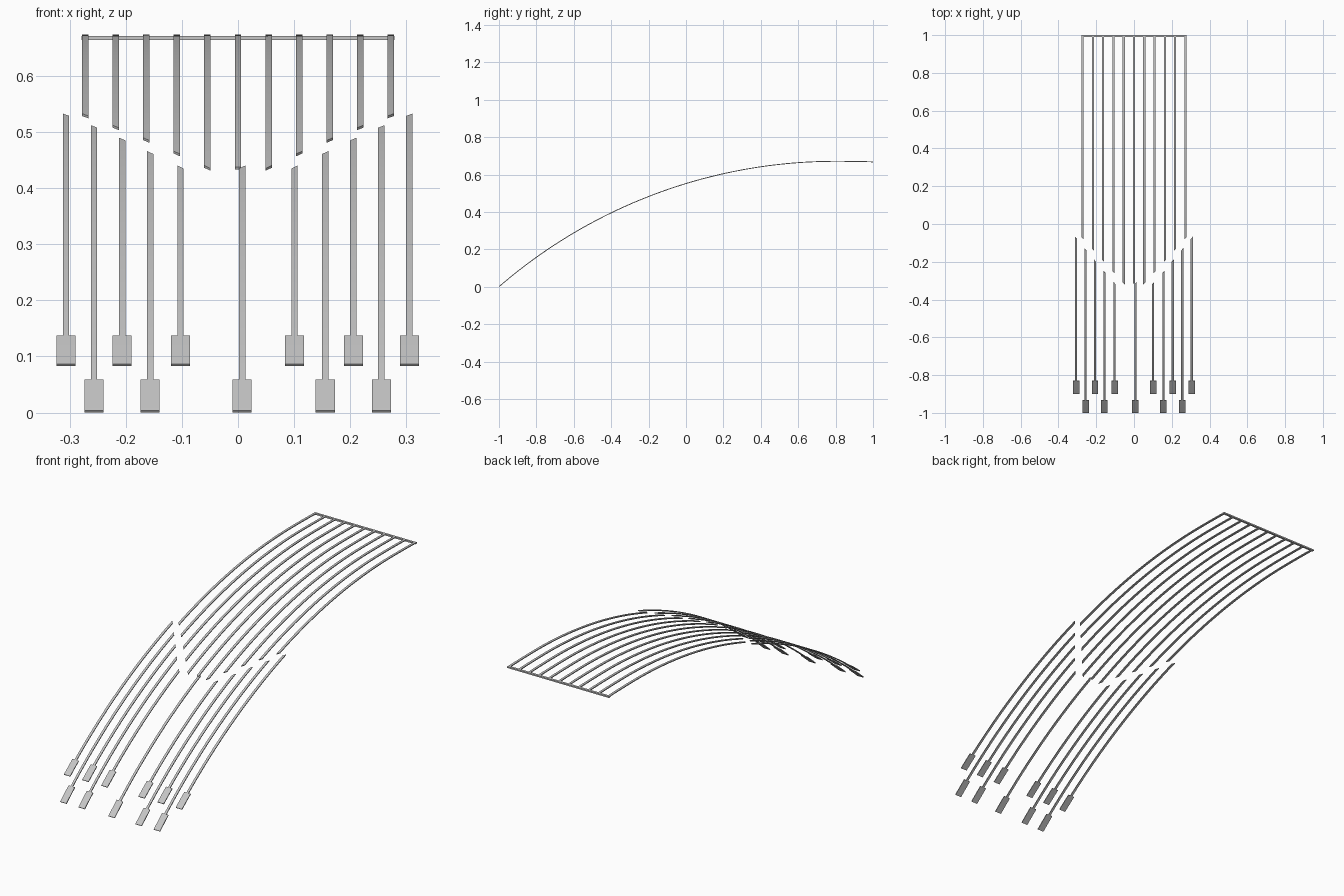
import bpy, bmesh, math

cube = bpy.data.objects.get("Cube")
if cube:
    bpy.data.objects.remove(cube, do_unlink=True)

grey = bpy.data.materials.new("light_grey")
grey.use_nodes = True
grey.diffuse_color = (0.56, 0.56, 0.56, 1)
grey.node_tree.nodes["Principled BSDF"].inputs["Base Color"].default_value = (0.56, 0.56, 0.56, 1)

# All parts lie on one arched sheet about the x axis, flatter behind its peak
FRONT_RADIUS, REAR_RADIUS = 2.753, 7.0
PEAK_Y, PEAK_Z, THICK = 0.8, 0.6735, 0.0045
BAR, PAD = 0.0113, 0.034


def on_arch(x, y, depth):
    radius = FRONT_RADIUS if y < PEAK_Y else REAR_RADIUS
    a = math.asin((PEAK_Y - y) / radius)
    r = radius - depth
    return (x, PEAK_Y - r * math.sin(a), PEAK_Z - radius + r * math.cos(a))


def strip(name, x, width, y0, y1, steps, slant0=0.0, slant1=0.0, thick=THICK):
    """Curved bar from y0 to y1; slants shear its ends across the width."""
    bm = bmesh.new()
    rings = []
    for i in range(steps + 1):
        t = i / steps
        ring = []
        for side, depth in ((-1, 0), (1, 0), (1, thick), (-1, thick)):
            dx = side * width / 2
            y = (y0 + slant0 * dx) * (1 - t) + (y1 + slant1 * dx) * t
            ring.append(bm.verts.new(on_arch(x + dx, y, depth)))
        rings.append(ring)
    for a, b in zip(rings, rings[1:]):
        for k in range(4):
            bm.faces.new((a[k], a[(k + 1) % 4], b[(k + 1) % 4], b[k]))
    bm.faces.new(rings[0])
    bm.faces.new(rings[-1])
    bmesh.ops.recalc_face_normals(bm, faces=bm.faces)
    mesh = bpy.data.meshes.new(name)
    bm.to_mesh(mesh)
    bm.free()
    mesh.materials.append(grey)
    obj = bpy.data.objects.new(name, mesh)
    bpy.context.collection.objects.link(obj)
    bpy.ops.object.select_all(action="DESELECT")
    obj.select_set(True)
    bpy.context.view_layer.objects.active = obj
    bpy.ops.object.shade_smooth_by_angle(angle=math.radians(30))


def gap_y(rank):
    """Where the bars break, stepping down from the outside to the middle."""
    return -0.075 - 0.06 * min(rank, 4)


# Rear crossbar and the evenly spaced upper bars
strip("rear_crossbar", 0, 0.557, 0.989, 1.0, 1, thick=0.007)
for i in range(-5, 6):
    sign = (i > 0) - (i < 0)
    strip(f"upper_bar_{i + 6}", i * 0.0545, BAR, gap_y(5 - abs(i)), 0.99, 40,
          slant0=1.1 * sign)

# Lower bars, each ending in a wide pad; pads alternate between two rows
left = [0.3055, 0.2555, 0.2055, 0.1555, 0.1008]
right = [-0.3065, -0.2565, -0.2065, -0.1565, -0.1025]
lower = [(x, r) for xs in (left, right) for r, x in enumerate(xs)] + [(0.0075, 5)]
for n, (x, rank) in enumerate(lower, 1):
    front = rank % 2 == 1
    y0, y1 = (-1.0, -0.934) if front else (-0.899, -0.832)
    strip(f"end_pad_{n}", x, PAD, y0, y1, 3)
    strip(f"lower_bar_{n}", x, BAR, y1, gap_y(rank), 28,
          slant1=1.1 if x > 0 else -1.1)
